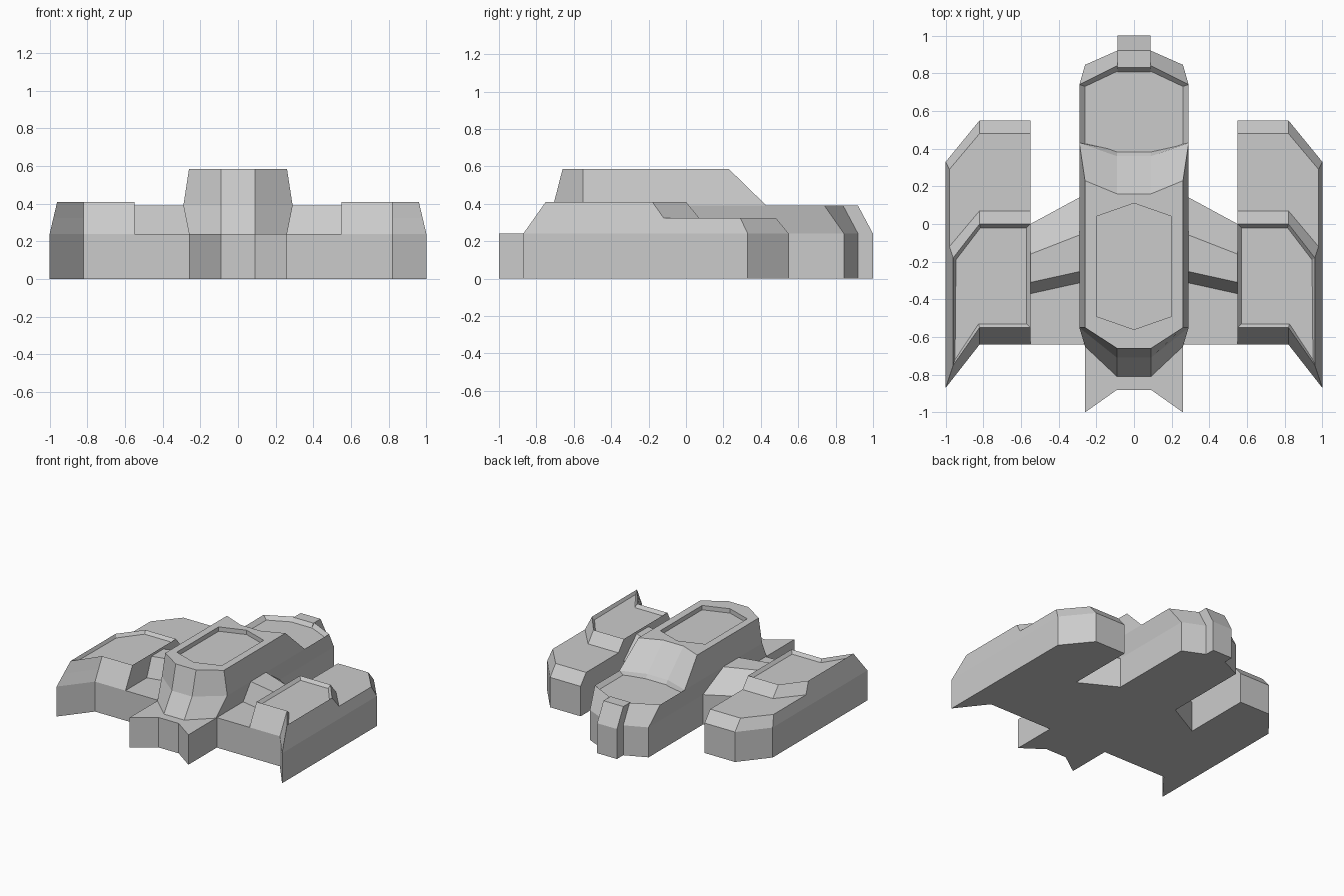
import bpy, bmesh

if "Cube" in bpy.data.objects:
    bpy.data.objects.remove(bpy.data.objects["Cube"])


def loft(name, rings, mirror=False):
    """Skin a stack of equal-length rings, cap both ends, optionally mirror in x."""
    bm = bmesh.new()
    loops = [[bm.verts.new(p) for p in ring] for ring in rings]
    n = len(loops[0])
    for a, b in zip(loops, loops[1:]):
        for i in range(n):
            j = (i + 1) % n
            bm.faces.new((a[i], a[j], b[j], b[i]))
    bm.faces.new(loops[0][::-1])
    bm.faces.new(loops[-1])
    bmesh.ops.recalc_face_normals(bm, faces=bm.faces)
    mesh = bpy.data.meshes.new(name)
    bm.to_mesh(mesh)
    bm.free()
    obj = bpy.data.objects.new(name, mesh)
    bpy.context.collection.objects.link(obj)
    if mirror:
        mod = obj.modifiers.new("mirror", 'MIRROR')
        mod.use_mirror_merge = False
    return obj


def level(z, pts):
    return [(x, y, z) for x, y in pts]


def sym(z, half):
    """Full outline from its right half."""
    return level(z, half + [(-x, y) for x, y in reversed(half)])


def side(x, profile):
    return [(x, y, z) for y, z in profile]


# Central lower hull with forked front end
base = [(.09, -.88), (.26, -1), (.26, .845), (.09, .92)]
loft("lower_hull", [sym(0, base), sym(.24, base)])

# Upper hull, flaring outwards, with sunken rear deck
loft("upper_hull", [
    sym(.24, [(.09, -.81), (.26, -.65), (.26, .43), (.26, .845), (.09, .92)]),
    sym(.39, [(.09, -.71), (.29, -.55), (.29, .43), (.29, .74), (.09, .84)]),
    sym(.36, [(.085, -.68), (.26, -.55), (.26, .43), (.26, .73), (.09, .81)])])

# Cabin with sloped, notched end
cabin = loft("cabin", [
    sym(.35, [(.09, -.69), (.27, -.55), (.27, .43), (.09, .39)]),
    sym(.39, [(.09, -.71), (.29, -.55), (.29, .43), (.09, .36)]),
    sym(.585, [(.09, -.66), (.26, -.55), (.26, .23), (.09, .16)])])

# Hexagonal roof recess
hexagon = [(0, -.56), (.2, -.49), (.2, .04), (0, .11), (-.2, .04), (-.2, -.49)]
cutter = loft("roof_recess_cutter", [level(.55, hexagon), level(.7, hexagon)])
cutter.hide_render = True
cutter.hide_viewport = True
cut = cabin.modifiers.new("recess", 'BOOLEAN')
cut.operation = 'DIFFERENCE'
cut.object = cutter
cut.solver = 'EXACT'

# Narrow block at the rear tip
tip = [(.8, 0), (1, 0), (1, .24), (.92, .39), (.83, .39), (.8, .35)]
loft("rear_tip", [side(-.088, tip), side(.088, tip)])


# Stepped wings linking hull and pods
def wing(front, back, ridge, end):
    return [(-.64, 0), (-.64, .24), (front, .24), (back, .39),
            (ridge, .39), (end, .24), (end, 0)]


loft("wing", [side(.255, wing(-.305, -.245, -.045, .16)),
              side(.55, wing(-.37, -.31, -.16, 0))], mirror=True)

# Side pods: long low body
pod = [(.55, -.64), (.82, -.64), (1, -.87), (1, .33), (.82, .55), (.55, .55)]
loft("pod_body", [
    level(0, pod), level(.24, pod),
    level(.325, [(.55, -.595), (.82, -.595), (.98, -.81),
                 (.98, .29), (.82, .48), (.55, .48)])], mirror=True)

# Raised front section of each pod with sunken top
loft("pod_top", [
    level(.325, [(.55, -.595), (.82, -.595), (.98, -.81),
                 (.98, -.12), (.82, .07), (.55, .07)]),
    level(.41, [(.55, -.55), (.82, -.55), (.96, -.75),
                (.96, -.18), (.82, 0), (.55, 0)]),
    level(.385, [(.57, -.53), (.825, -.53), (.95, -.72),
                 (.945, -.19), (.815, -.02), (.57, -.02)])], mirror=True)
